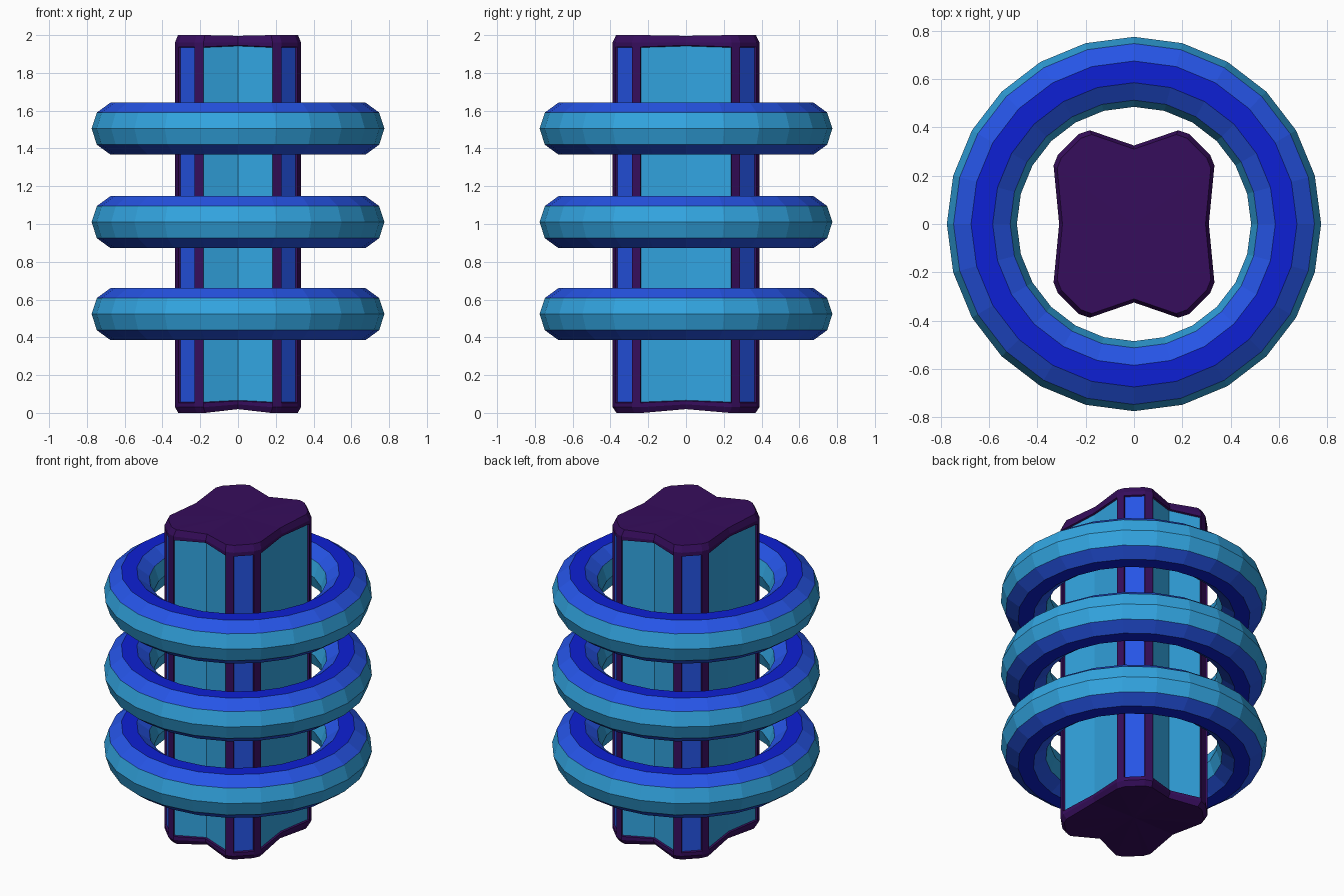
import bpy, bmesh, math

if "Cube" in bpy.data.objects:
    bpy.data.objects.remove(bpy.data.objects["Cube"])

def mat(name, rgb):
    m = bpy.data.materials.new(name)
    m.diffuse_color = (*rgb, 1)
    m.use_nodes = True
    m.node_tree.nodes["Principled BSDF"].inputs["Base Color"].default_value = m.diffuse_color
    return m

MATS = [mat("dark purple", (0.037, 0.004, 0.107)),
        mat("light blue", (0.032, 0.376, 0.752)),
        mat("mid blue", (0.019, 0.089, 0.79)),
        mat("deep blue", (0.004, 0.0144, 0.66))]
PURPLE, LIGHT, MID, DEEP = range(4)

def finish(bm, name):
    bmesh.ops.recalc_face_normals(bm, faces=bm.faces)
    me = bpy.data.meshes.new(name)
    bm.to_mesh(me)
    bm.free()
    for m in MATS:
        me.materials.append(m)
    ob = bpy.data.objects.new(name, me)
    bpy.context.collection.objects.link(ob)
    return ob

# Floating rings: 24 x 10 torus, coloured by position round the tube
def ring(name, z, R=0.63, r=0.145, n=24, k=10):
    bm = bmesh.new()
    v = [[bm.verts.new(((R + r * math.cos(b)) * math.cos(a),
                        (R + r * math.cos(b)) * math.sin(a),
                        z + r * math.sin(b)))
          for b in (math.tau * j / k for j in range(k))]
         for a in (math.tau * i / n for i in range(n))]
    tube = [LIGHT, MID, DEEP, MID, LIGHT]
    for i in range(n):
        for j in range(k):
            f = bm.faces.new((v[i][j], v[(i + 1) % n][j],
                              v[(i + 1) % n][(j + 1) % k], v[i][(j + 1) % k]))
            f.material_index = tube[j % 5]
    finish(bm, name)

for name, z in (("lower_ring", 0.523), ("middle_ring", 1.01), ("upper_ring", 1.505)):
    ring(name, z)

# Core column outline: one quarter mirrored to all four
corner = [(0.333, 0.242), (0.315, 0.287), (0.23, 0.372), (0.183, 0.388)]
outline = [(0.31, 0)] + corner + [(0, 0.325)] + [(-x, y) for x, y in corner[::-1]]
outline += [(-x, -y) for x, y in outline]
N = len(outline)

# Column levels: (height, outline scale, lift of the fold lines)
levels = [(0.0, 0.95, 0.02), (0.03, 1, 0.015), (0.053, 1, 0.01),
          (1.938, 1, 0.008), (1.962, 1, 0), (2.0, 0.955, -0.004)]
bm = bmesh.new()
rows = [[bm.verts.new((x * s, y * s, z + (lift if x == 0 or y == 0 else 0)))
         for x, y in outline] for z, s, lift in levels]
panels = {}
for l in range(len(rows) - 1):
    for i in range(N):
        j = (i + 1) % N
        f = bm.faces.new((rows[l][i], rows[l][j], rows[l + 1][j], rows[l + 1][i]))
        if l == 2:
            panels[i] = f
for row, z in ((rows[0], 0.025), (rows[-1], 1.996)):
    c = bm.verts.new((0, 0, z))
    for i in range(N):
        bm.faces.new((row[i], row[(i + 1) % N], c))
bmesh.ops.recalc_face_normals(bm, faces=bm.faces)

# Recessed panels: folded light faces on the sides, blue strips on the corners
for q in range(4):
    start = q * 5
    for faces, m in (([panels[start], panels[(start - 1) % N]], LIGHT),
                     ([panels[start + 2]], MID)):
        bmesh.ops.inset_region(bm, faces=faces, thickness=0.004, depth=-0.01,
                               use_boundary=True, use_even_offset=True)
        for f in faces:
            f.material_index = m
finish(bm, "core_column")
